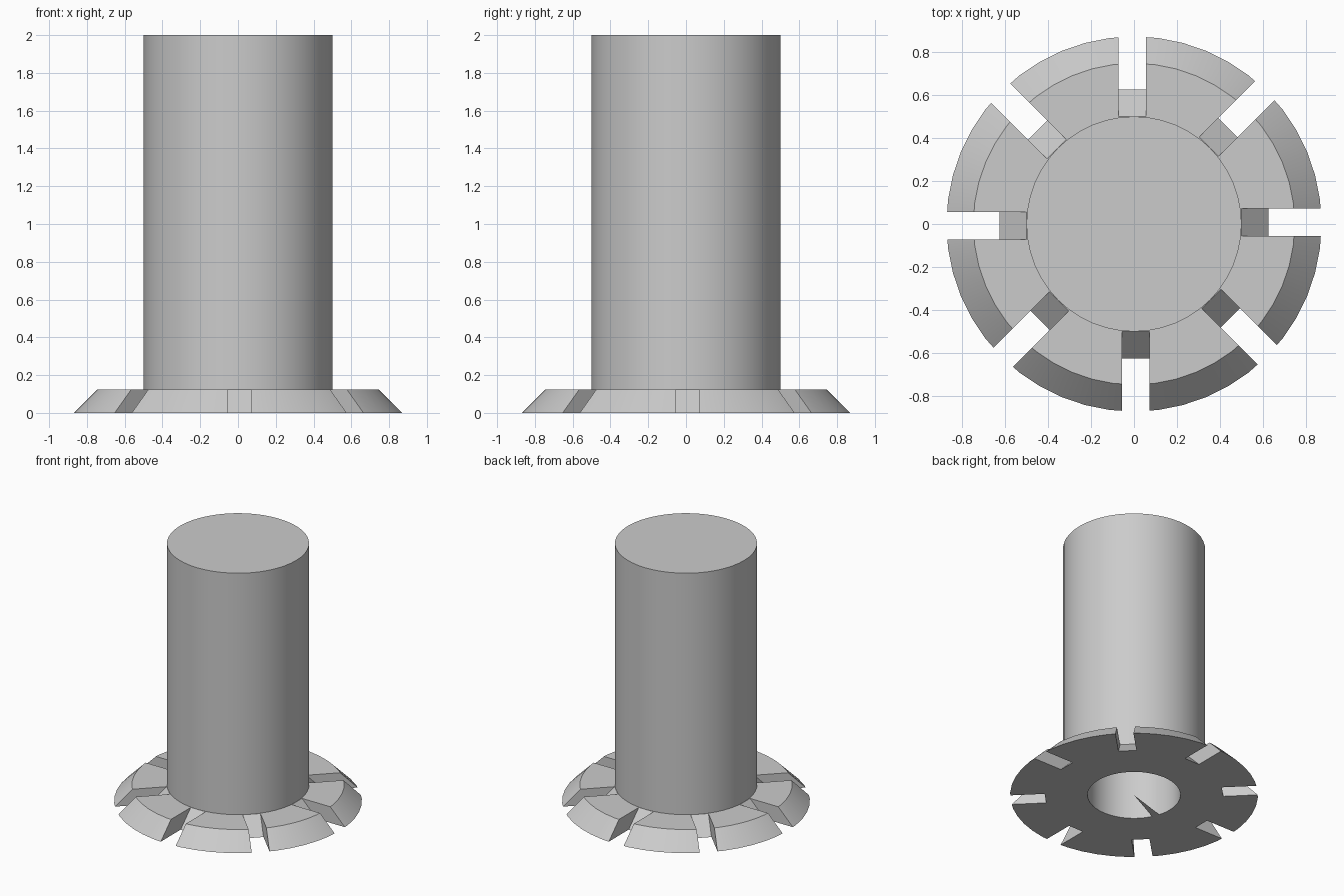
import bpy, bmesh, math
from mathutils import Matrix

cube = bpy.data.objects.get("Cube")
if cube:
    bpy.data.objects.remove(cube, do_unlink=True)

SHAFT_R, BORE_R, FLANGE_H, HEIGHT = 0.5, 0.327, 0.125, 2.0
SEGMENTS, SLOTS = 48, 8

grey = bpy.data.materials.new("plain grey")
grey.use_nodes = True
colour = (0.6, 0.6, 0.6, 1)
grey.diffuse_color = colour
grey.node_tree.nodes["Principled BSDF"].inputs["Base Color"].default_value = colour


def add_object(name, bm):
    bmesh.ops.recalc_face_normals(bm, faces=bm.faces)
    mesh = bpy.data.meshes.new(name)
    bm.to_mesh(mesh)
    bm.free()
    mesh.materials.append(grey)
    obj = bpy.data.objects.new(name, mesh)
    bpy.context.collection.objects.link(obj)
    return obj


def lathe(name, profile, closed):
    """Revolve a profile of (radius, height) points about z."""
    bm = bmesh.new()
    verts = [bm.verts.new((r, 0, z)) for r, z in profile]
    edges = [bm.edges.new(pair) for pair in zip(verts, verts[1:])]
    if closed:
        edges.append(bm.edges.new((verts[-1], verts[0])))
    bmesh.ops.spin(bm, geom=verts + edges, cent=(0, 0, 0), axis=(0, 0, 1),
                   angle=math.tau, steps=SEGMENTS, use_duplicate=False)
    bmesh.ops.remove_doubles(bm, verts=bm.verts, dist=0.0001)
    return add_object(name, bm)


def smooth(obj):
    bpy.ops.object.select_all(action='DESELECT')
    obj.select_set(True)
    bpy.context.view_layer.objects.active = obj
    bpy.ops.object.shade_smooth_by_angle(angle=math.radians(25))


# Shaft with a blind bore from below
shaft = lathe("shaft", [(0, HEIGHT), (SHAFT_R, HEIGHT), (SHAFT_R, FLANGE_H),
                        (BORE_R, FLANGE_H), (BORE_R, 1.25), (0, 1.25)], False)

# Bevelled flange ring
flange = lathe("flange", [(BORE_R, 0), (0.872, 0), (0.747, FLANGE_H),
                          (BORE_R, FLANGE_H)], True)

# Slot cutters with a ramped inner end, spaced evenly around the flange
bm = bmesh.new()
outline = [(0.5, FLANGE_H), (0.5, 0.3), (1, 0.3), (1, -0.1), (0.725, -0.1)]
for i in range(SLOTS):
    face = bm.faces.new([bm.verts.new((r, -0.055, z)) for r, z in outline])
    solid = bmesh.ops.extrude_face_region(bm, geom=[face], use_keep_orig=True)
    moved = [v for v in solid["geom"] if isinstance(v, bmesh.types.BMVert)]
    bmesh.ops.translate(bm, verts=moved, vec=(0, 0.127, 0))
    bmesh.ops.rotate(bm, verts=list(face.verts) + moved, cent=(0, 0, 0),
                     matrix=Matrix.Rotation(i * math.tau / SLOTS, 3, 'Z'))
cutter = add_object("slot_cutter", bm)
cutter.hide_render = True

# Cut the slots, then discard the cutter
cut = flange.modifiers.new("slots", 'BOOLEAN')
cut.operation = 'DIFFERENCE'
cut.solver = 'EXACT'
cut.object = cutter
graph = bpy.context.evaluated_depsgraph_get()
slotted = bpy.data.meshes.new_from_object(flange.evaluated_get(graph))
flange.modifiers.clear()
flange.data = slotted
bpy.data.objects.remove(cutter, do_unlink=True)

for part in (shaft, flange):
    smooth(part)

# Thin sliver left across the bore mouth
bm = bmesh.new()
rim = [(BORE_R * math.cos(math.radians(a)), BORE_R * math.sin(math.radians(a)), 0)
       for a in (197, 207)]
bm.faces.new([bm.verts.new(p) for p in [(0, 0, 0), rim[1], rim[0]]])
sliver = add_object("bore_sliver", bm)
for face in sliver.data.polygons:
    if face.normal.z > 0:
        sliver.data.flip_normals()
